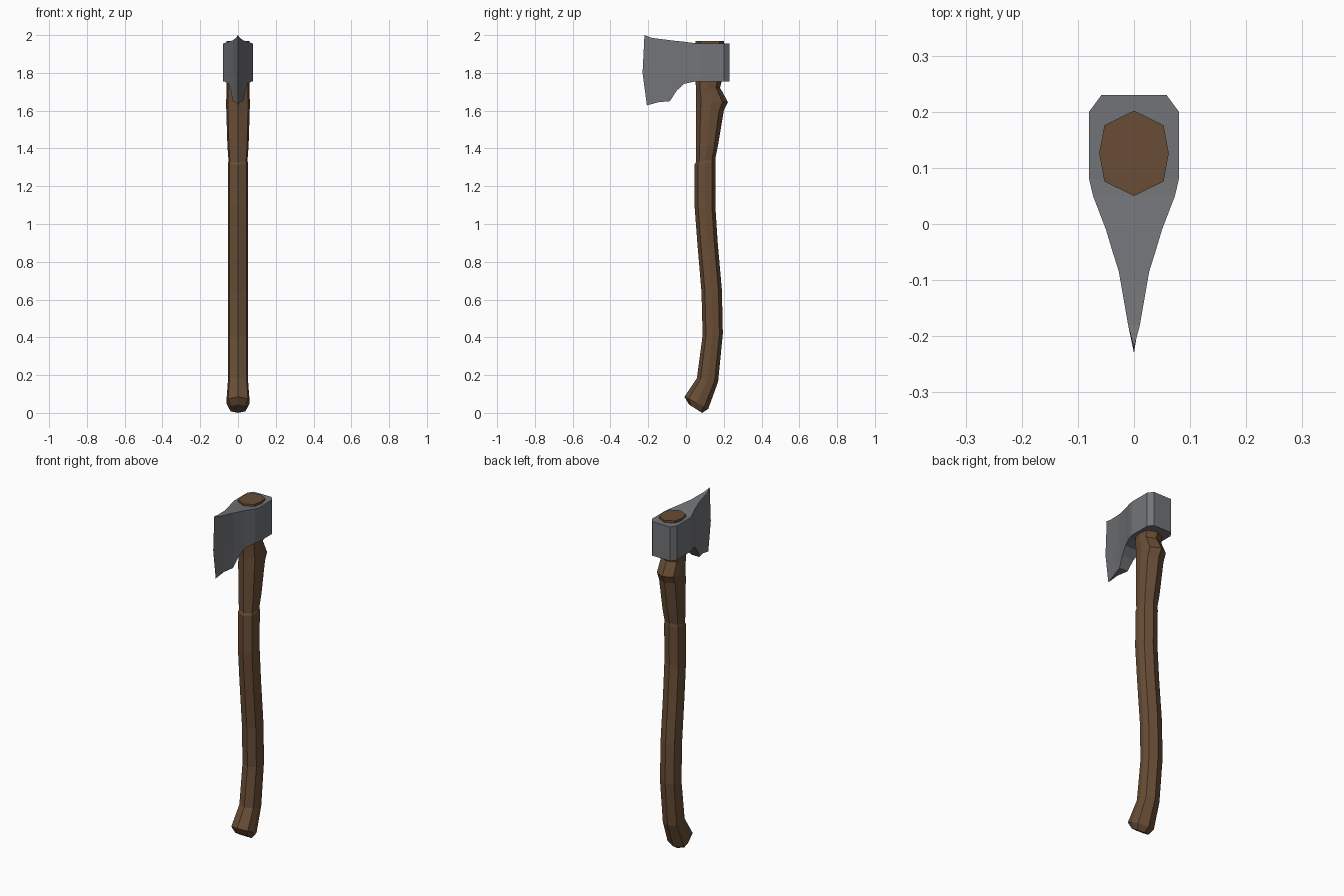
import bpy, bmesh


def material(name, rgb):
    m = bpy.data.materials.new(name)
    m.diffuse_color = (*rgb, 1)
    return m


def loft(name, rings, mat):
    """Skin a list of closed rings and cap both ends."""
    bm = bmesh.new()
    loops = [[bm.verts.new(p) for p in r] for r in rings]
    n = len(rings[0])
    for a, b in zip(loops, loops[1:]):
        for i in range(n):
            j = (i + 1) % n
            bm.faces.new((a[i], a[j], b[j], b[i]))
    bm.faces.new(loops[0])
    bm.faces.new(loops[-1])
    bmesh.ops.remove_doubles(bm, verts=bm.verts, dist=0.0005)
    bmesh.ops.recalc_face_normals(bm, faces=bm.faces)
    me = bpy.data.meshes.new(name)
    bm.to_mesh(me)
    bm.free()
    me.materials.append(mat)
    ob = bpy.data.objects.new(name, me)
    bpy.context.collection.objects.link(ob)
    return ob


wood = material("brown wood", (0.14, 0.075, 0.037))
steel = material("grey steel", (0.17, 0.175, 0.185))

# Handle: eight-sided sections given as front y, z, back y, z, half width
OCTAGON = [(0, 0), (.85, .17), (1, .5), (.85, .83),
           (0, 1), (-.85, .83), (-1, .5), (-.85, .17)]
handle_sections = [
    (0.015, 0.045, 0.085, 0.000, 0.045),
    (-0.008, 0.085, 0.118, 0.022, 0.062),
    (0.058, 0.185, 0.170, 0.165, 0.053),
    (0.088, 0.41, 0.195, 0.42, 0.053),
    (0.082, 0.64, 0.190, 0.65, 0.053),
    (0.060, 0.90, 0.168, 0.90, 0.053),
    (0.045, 1.10, 0.155, 1.10, 0.053),
    (0.045, 1.315, 0.157, 1.33, 0.053),
    (0.052, 1.325, 0.155, 1.345, 0.050),
    (0.052, 1.40, 0.170, 1.42, 0.056),
    (0.052, 1.60, 0.200, 1.60, 0.062),
    (0.052, 1.645, 0.222, 1.645, 0.063),
    (0.052, 1.69, 0.198, 1.69, 0.061),
    (0.052, 1.72, 0.180, 1.72, 0.061),
    (0.050, 1.80, 0.200, 1.80, 0.062),
    (0.050, 1.968, 0.202, 1.968, 0.062),
]
loft("handle", [[(w * u, fy + (by - fy) * t, fz + (bz - fz) * t)
                 for u, t in OCTAGON]
                for fy, fz, by, bz, w in handle_sections], wood)

# Axe head: sections from blade edge to poll as
# top y, z, bottom y, z, half width; the middle row bows the cutting edge
head_sections = [
    (-0.220, 2.000, -0.207, 1.628, 0.0),
    (-0.180, 1.985, -0.145, 1.645, 0.0105),
    (-0.085, 1.973, -0.085, 1.650, 0.027),
    (-0.050, 1.969, -0.050, 1.705, 0.038),
    (-0.010, 1.965, -0.010, 1.742, 0.050),
    (0.050, 1.957, 0.050, 1.755, 0.073),
    (0.080, 1.955, 0.080, 1.755, 0.080),
    (0.200, 1.955, 0.200, 1.755, 0.080),
    (0.230, 1.955, 0.230, 1.755, 0.058),
]
rings = []
for k, (ty, tz, by, bz, w) in enumerate(head_sections):
    my = -0.230 if k == 0 else (ty + by) / 2
    mid = (my, 1.80)
    rings.append([(w, ty, tz), (w, *mid), (w, by, bz),
                  (-w, by, bz), (-w, *mid), (-w, ty, tz)])
# The sharp edge collapses to one line, so close it by welding its two sides
head = loft("axe_head", rings, steel)
bm = bmesh.new()
bm.from_mesh(head.data)
doubled = [f for f in bm.faces if all(abs(v.co.x) < 1e-5 for v in f.verts)]
bmesh.ops.delete(bm, geom=doubled, context='FACES_ONLY')
bmesh.ops.recalc_face_normals(bm, faces=bm.faces)
bm.to_mesh(head.data)
bm.free()
